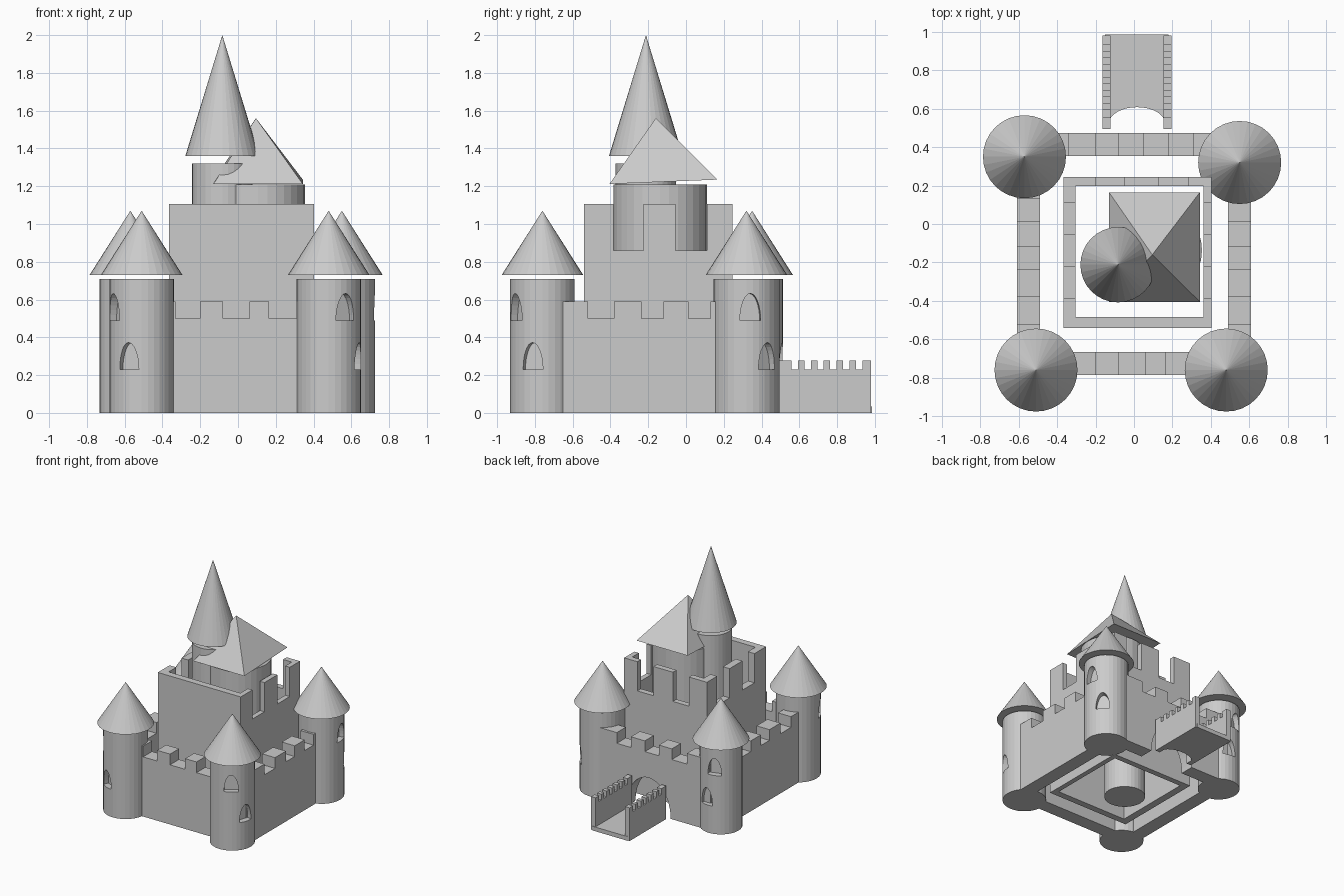
import bpy, bmesh
from math import sin, cos, pi, radians
from mathutils import Matrix, Vector

if "Cube" in bpy.data.objects:
    bpy.data.objects.remove(bpy.data.objects["Cube"])


def make_object(name, bm):
    bmesh.ops.recalc_face_normals(bm, faces=bm.faces[:])
    mesh = bpy.data.meshes.new(name)
    bm.to_mesh(mesh)
    bm.free()
    obj = bpy.data.objects.new(name, mesh)
    bpy.context.collection.objects.link(obj)
    return obj


def prism(name, profile, lo, hi, axis):
    """Extrude a 2D profile between lo and hi along axis."""
    place = {'x': lambda u, v, t: (t, u, v),
             'y': lambda u, v, t: (u, t, v),
             'z': lambda u, v, t: (u, v, t)}[axis]
    bm = bmesh.new()
    a = [bm.verts.new(place(u, v, lo)) for u, v in profile]
    b = [bm.verts.new(place(u, v, hi)) for u, v in profile]
    bm.faces.new(a)
    bm.faces.new(b)
    n = len(profile)
    for i in range(n):
        j = (i + 1) % n
        bm.faces.new((a[i], a[j], b[j], b[i]))
    return make_object(name, bm)


def cone(name, x, y, z0, z1, r0, r1, segments=32):
    bm = bmesh.new()
    bmesh.ops.create_cone(bm, cap_ends=True, segments=segments, radius1=r0, radius2=r1,
                          depth=z1 - z0, matrix=Matrix.Translation((x, y, (z0 + z1) / 2)))
    return make_object(name, bm)


def arch(cx, base, half, height, steps=16):
    return [(cx - half * cos(pi * i / steps), base + height * sin(pi * i / steps))
            for i in range(steps + 1)]


def wall(name, axis, lo, hi, start, end, low, high, gaps=(), gate=()):
    """Wall with crenel gaps along its top and an optional gate cut in its bottom."""
    profile = [(start, 0), *gate, (end, 0), (end, high)]
    for a, b in reversed(gaps):
        profile += [(b, high), (b, low), (a, low), (a, high)]
    profile.append((start, high))
    return prism(name, profile, lo, hi, axis)


# Corner towers with conical roofs and two recessed arched windows each
towers = {
    'front_left': (-.51, -.76, .171, -152, -114),
    'front_right': (.48, -.76, .171, -58, -18),
    'back_right': (.55, .32, .174, 7, 40),
    'back_left': (-.57, .35, .163, 107, 82),
}
for label, (x, y, r, upper, lower) in towers.items():
    tower = cone(label + '_tower', x, y, 0, .71, r, r)
    cone(label + '_tower_roof', x, y, .73, 1.07, .216, 0)
    for level, angle, z in (('upper', upper, .49), ('lower', lower, .23)):
        cutter = prism(f'{label}_{level}_window_cutter', arch(0, 0, .055, .142), r - .05, r + .05, 'x')
        cutter.matrix_world = Matrix.Translation((x, y, z)) @ Matrix.Rotation(radians(angle), 4, 'Z')
        cutter.hide_render = True
        cutter.hide_set(True)
        mod = tower.modifiers.new(level + '_window', 'BOOLEAN')
        mod.operation = 'DIFFERENCE'
        mod.solver = 'EXACT'
        mod.object = cutter

# Outer curtain walls
side_gaps = [(-.52, -.38), (-.235, -.12), (.013, .13)]
front_gaps = [(-.33, -.2), (-.08, .06), (.165, .31)]
back_gaps = [(-.34, -.2), (-.08, .05), (.18, .31)]
wall('front_wall', 'y', -.786, -.667, -.5, .48, .5, .59, front_gaps)
wall('back_wall', 'y', .354, .474, -.56, .55, .5, .59, back_gaps, arch(.015, 0, .205, .29, 24))
wall('left_wall', 'x', -.61, -.49, -.76, .35, .5, .59, side_gaps)
wall('right_wall', 'x', .49, .61, -.76, .32, .5, .59, side_gaps)

# Inner keep: plain front, tall merlons on the other sides
keep_side = [(-.385, -.225), (-.055, .11)]
wall('keep_front', 'y', -.54, -.484, -.366, .403, .86, 1.105)
wall('keep_back', 'y', .197, .245, -.366, .403, .86, 1.105, [(-.2, -.05), (.13, .28)])
wall('keep_left', 'x', -.366, -.304, -.54, .245, .86, 1.105, keep_side)
wall('keep_right', 'x', .361, .403, -.54, .245, .86, 1.105, keep_side)

# Tall round tower and its spire
cone('tall_tower', -.083, -.212, 0, 1.32, .16, .16)
cone('tall_tower_spire', -.083, -.212, 1.36, 2, .196, 0)

# Wide round tower and its slightly tilted pyramid roof
cone('wide_tower', .107, -.137, .5, 1.21, .247, .247)
bm = bmesh.new()
base = [bm.verts.new(c) for c in ((-.13, -.405, 1.212), (.343, -.405, 1.212),
                                  (.343, .165, 1.235), (-.13, .165, 1.235))]
tip = bm.verts.new((.095, -.16, 1.56))
bm.faces.new(base)
for i in range(4):
    bm.faces.new((base[i], base[(i + 1) % 4], tip))
make_object('wide_tower_roof', bm)

# Bridge: crenellated parapets and a floor with a curved inner edge
parapet_gaps = [(.558 + .0685 * i, .592 + .0685 * i) for i in range(6)]
wall('bridge_left_parapet', 'x', -.163, -.121, .495, .98, .23, .278, parapet_gaps)
wall('bridge_right_parapet', 'x', .153, .195, .495, .98, .23, .278, parapet_gaps)
floor = [(-.15, .985), (-.15, .525)] + arch(.016, .525, .145, .083) + [(.18, .525), (.18, .985)]
prism('bridge_floor', floor, 0, .035, 'z')
